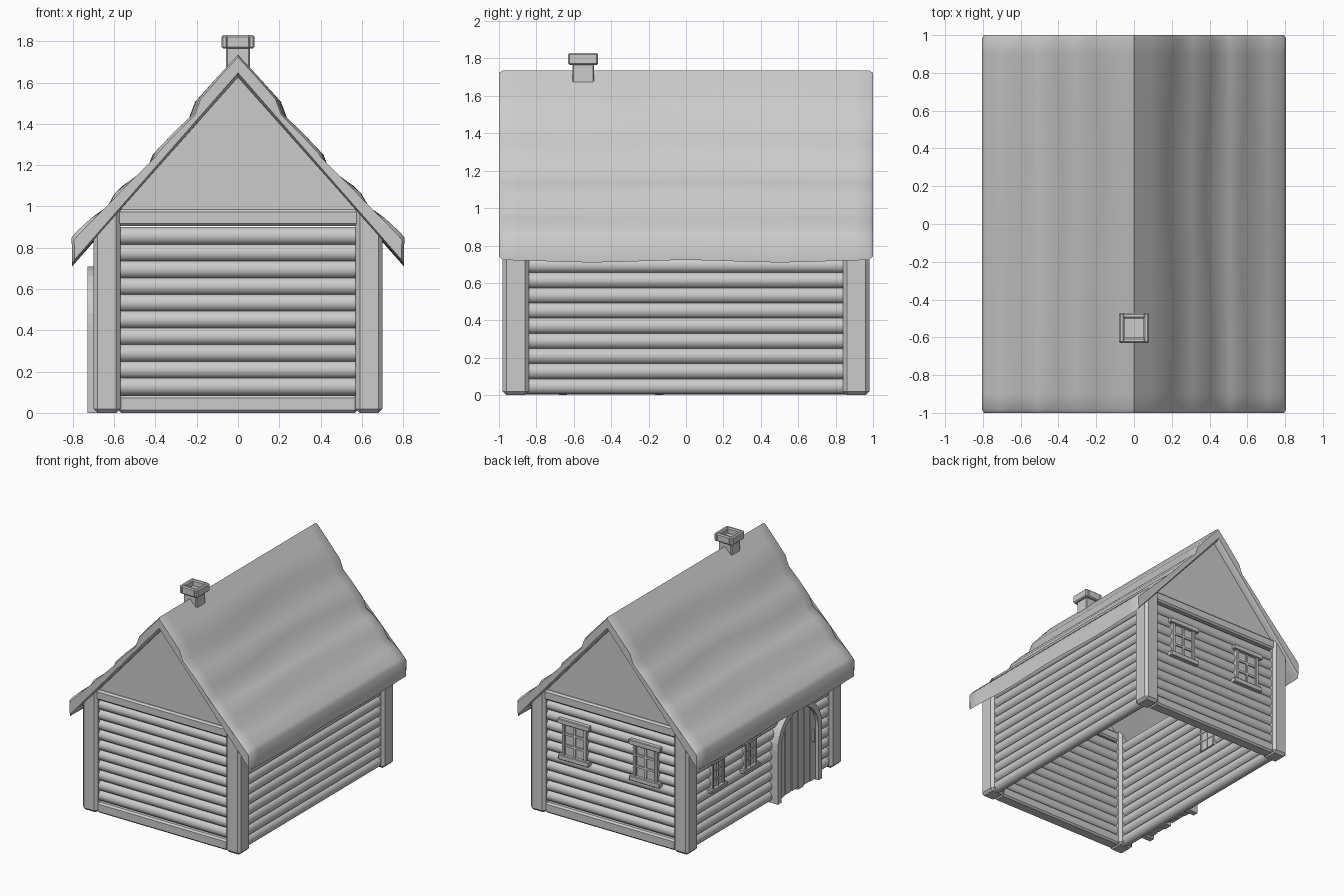
import bpy, bmesh, math, random
from mathutils import Matrix, Vector

if "Cube" in bpy.data.objects:
    bpy.data.objects.remove(bpy.data.objects["Cube"])

random.seed(4)


def finish(bm, name, smooth=False):
    bmesh.ops.recalc_face_normals(bm, faces=bm.faces)
    me = bpy.data.meshes.new(name)
    bm.to_mesh(me)
    bm.free()
    ob = bpy.data.objects.new(name, me)
    bpy.context.collection.objects.link(ob)
    if smooth:
        bpy.ops.object.select_all(action='DESELECT')
        ob.select_set(True)
        bpy.context.view_layer.objects.active = ob
        bpy.ops.object.shade_smooth_by_angle(angle=math.radians(45))
    return ob


def boxes(name, items, bevel=0.0, matrix=Matrix()):
    """One object from (lo, hi) boxes."""
    bm = bmesh.new()
    for lo, hi in items:
        lo, hi = Vector(lo), Vector(hi)
        m = Matrix.Translation((lo + hi) / 2) @ Matrix.Diagonal((*(hi - lo), 1))
        bmesh.ops.create_cube(bm, size=1, matrix=m)
    if bevel:
        bmesh.ops.bevel(bm, geom=bm.edges[:], offset=bevel, segments=1, affect='EDGES')
    bm.transform(matrix)
    return finish(bm, name)


def prism(name, outline, lo, hi, axis='y'):
    """Extrude a closed 2D outline (u, z) along y, or along x."""
    bm = bmesh.new()
    def put(u, z, t):
        return bm.verts.new((u, t, z) if axis == 'y' else (t, u, z))
    a = [put(u, z, lo) for u, z in outline]
    b = [put(u, z, hi) for u, z in outline]
    bm.faces.new(a)
    bm.faces.new(b)
    n = len(a)
    for i in range(n):
        bm.faces.new((a[i], a[(i + 1) % n], b[(i + 1) % n], b[i]))
    return finish(bm, name)


# Roof: stepped thatch section, swept along y with wandering steps
HALF = [(0.0, 1.735), (0.09, 1.638), (0.19, 1.525), (0.22, 1.445), (0.31, 1.36),
        (0.395, 1.27), (0.425, 1.195), (0.51, 1.135), (0.58, 1.08), (0.625, 1.0),
        (0.71, 0.945), (0.785, 0.875), (0.806, 0.85)]
STEP = {2: 0, 3: 0, 5: 1, 6: 1, 8: 2, 9: 2}


def roof_section(y):
    right = []
    for i, (x, z) in enumerate(HALF):
        if i in STEP:
            s = 0.018 * math.sin(math.pi * 1.25 * y + 3.6 + STEP[i] * 0.5)
            x, z = x + s, z - s
        right.append((x, z))
    right.append((0.803, 0.722 - 0.012 * math.sin(math.pi * abs(y)) ** 2))
    left = [(-x, z) for x, z in right[1:]]
    return right + [(0.0, 1.625)] + left[::-1]


bm = bmesh.new()
ys = [-1, -0.98] + [-0.98 + 1.96 * k / 24 for k in range(1, 24)] + [0.98, 1]
rings = []
for y in ys:
    sec = roof_section(y)
    if abs(y) == 1:   # pinched rim at both ends
        sec = [(x * 0.985, z + (0.022 if i in (13, 14, 15) else -0.012))
               for i, (x, z) in enumerate(sec)]
    rings.append([bm.verts.new((x, y, z)) for x, z in sec])
n = len(rings[0])
for a, b in zip(rings, rings[1:]):
    for i in range(n):
        bm.faces.new((a[i], a[(i + 1) % n], b[(i + 1) % n], b[i]))
for r in (rings[0], rings[-1]):   # end faces as strips between top and soffit
    c = r[14]
    for side in (r[:14], [r[0]] + r[:14:-1]):
        for i in range(len(side) - 1):
            bm.faces.new((c, side[i], side[i + 1]))
finish(bm, "thatched_roof", True)

# Corner posts with tops cut to the roof slope
for sx in (-1, 1):
    for sy in (-1, 1):
        ob = boxes("corner_post", [((0.57, 0.84, 0), (0.70, 0.98, 0.9))], 0.02,
                   Matrix.Diagonal((sx, sy, 1, 1)))
        for v in ob.data.vertices:
            if v.co.z > 0.5:
                v.co.z = 1.665 - 1.131 * abs(v.co.x)


# Log walls
def log_wall(name, along, half, offset, first):
    bm = bmesh.new()
    for k in range(first, 11):
        z = 0.047 + 0.081 * k
        if along == 'x':
            m = Matrix.Translation((0, offset, z)) @ Matrix.Rotation(math.pi / 2, 4, 'Y')
        else:
            m = Matrix.Translation((offset, 0, z)) @ Matrix.Rotation(math.pi / 2, 4, 'X')
        bmesh.ops.create_cone(bm, cap_ends=True, segments=14, radius1=0.044,
                              radius2=0.044, depth=2 * half, matrix=m)
    finish(bm, name, True)


for s, end, side in ((-1, "front", "left"), (1, "back", "right")):
    log_wall(end + "_log_wall", 'x', 0.60, s * 0.91, 1)
    log_wall(side + "_log_wall", 'y', 0.87, s * 0.635, 0)
    # Sill and tie beams, gable board
    m = Matrix.Diagonal((1, s, 1, 1))
    boxes(end + "_beams", [((-0.58, 0.86, 0.0), (0.58, 0.96, 0.085)),
                           ((-0.60, 0.87, 0.905), (0.60, 0.965, 0.985))], 0.013, m)
    prism(end + "_gable", [(-0.62, 0.93), (0.62, 0.93), (0, 1.632)],
          *sorted((s * 0.895, s * 0.945)))

# Chimney with a hollow cap
cy = -0.55
boxes("chimney_shaft", [((-0.057, cy - 0.058, 1.5), (0.057, cy + 0.058, 1.785))], 0.006)
boxes("chimney_cap", [((-0.08, cy - 0.08, 1.765), (-0.05, cy + 0.08, 1.83)),
                      ((0.05, cy - 0.08, 1.765), (0.08, cy + 0.08, 1.83)),
                      ((-0.06, cy - 0.08, 1.765), (0.06, cy - 0.05, 1.83)),
                      ((-0.06, cy + 0.05, 1.765), (0.06, cy + 0.08, 1.83))], 0.008)


# Windows: drawn facing +y with depth 0 at the wall face
def window(name, w, h, matrix):
    a, b, t = w / 2, h / 2, w * 0.12
    boxes(name + "_pane", [((-a, -0.09, -b), (a, 0.004, b))], 0, matrix)
    frame = [((-a, -0.095, -b), (-a + t, 0.02, b)), ((a - t, -0.095, -b), (a, 0.02, b)),
             ((-a - 0.03, -0.02, b - t), (a + 0.03, 0.03, b + t * 0.5)),
             ((-a - 0.025, -0.02, -b - t * 0.5), (a + 0.025, 0.03, -b + t))]
    bars = [((-t / 3, -0.095, -b), (t / 3, 0.014, b))]
    for z in (-b / 3 + t / 6, b / 3 - t / 6):
        bars.append(((-a, -0.095, z - t / 3), (a, 0.014, z + t / 3)))
    boxes(name + "_frame", frame, 0.004, matrix)
    boxes(name + "_bars", bars, 0, matrix)


for x in (-0.315, 0.315):
    window("back_window", 0.22, 0.30, Matrix.Translation((x, 0.95, 0.635)))
for y in (0.575, 0.165):
    window("side_window", 0.155, 0.235, Matrix.Translation((-0.675, y, 0.51))
           @ Matrix.Rotation(math.pi / 2, 4, 'Z'))

# Arched door: frame, planks, handle
DY, SPRING, R1, R2 = -0.40, 0.43, 0.235, 0.28
arc = [math.pi * k / 16 for k in range(17)]


def arch(r):
    return ([(DY + r, 0)] + [(DY + r * math.cos(a), SPRING + r * math.sin(a)) for a in arc]
            + [(DY - r, 0)])


prism("door_arch", arch(R2) + arch(R1)[::-1], -0.73, -0.64, 'x')
w = 2 * R1 / 6
for i in range(6):
    u0, u1 = -R1 + i * w + 0.004, -R1 + (i + 1) * w - 0.004
    top = [(DY + u, SPRING + math.sqrt(max(R1 ** 2 - u * u, 0)))
           for u in (u1, (u0 + u1) / 2, u0)]
    low = random.uniform(0.005, 0.03)
    prism("door_plank", [(DY + u0, low), (DY + u1, low)] + top,
          -0.705 - random.uniform(0, 0.008), -0.66, 'x')
boxes("door_handle", [((-0.728, -0.60, 0.32), (-0.70, -0.585, 0.42))], 0.004)
